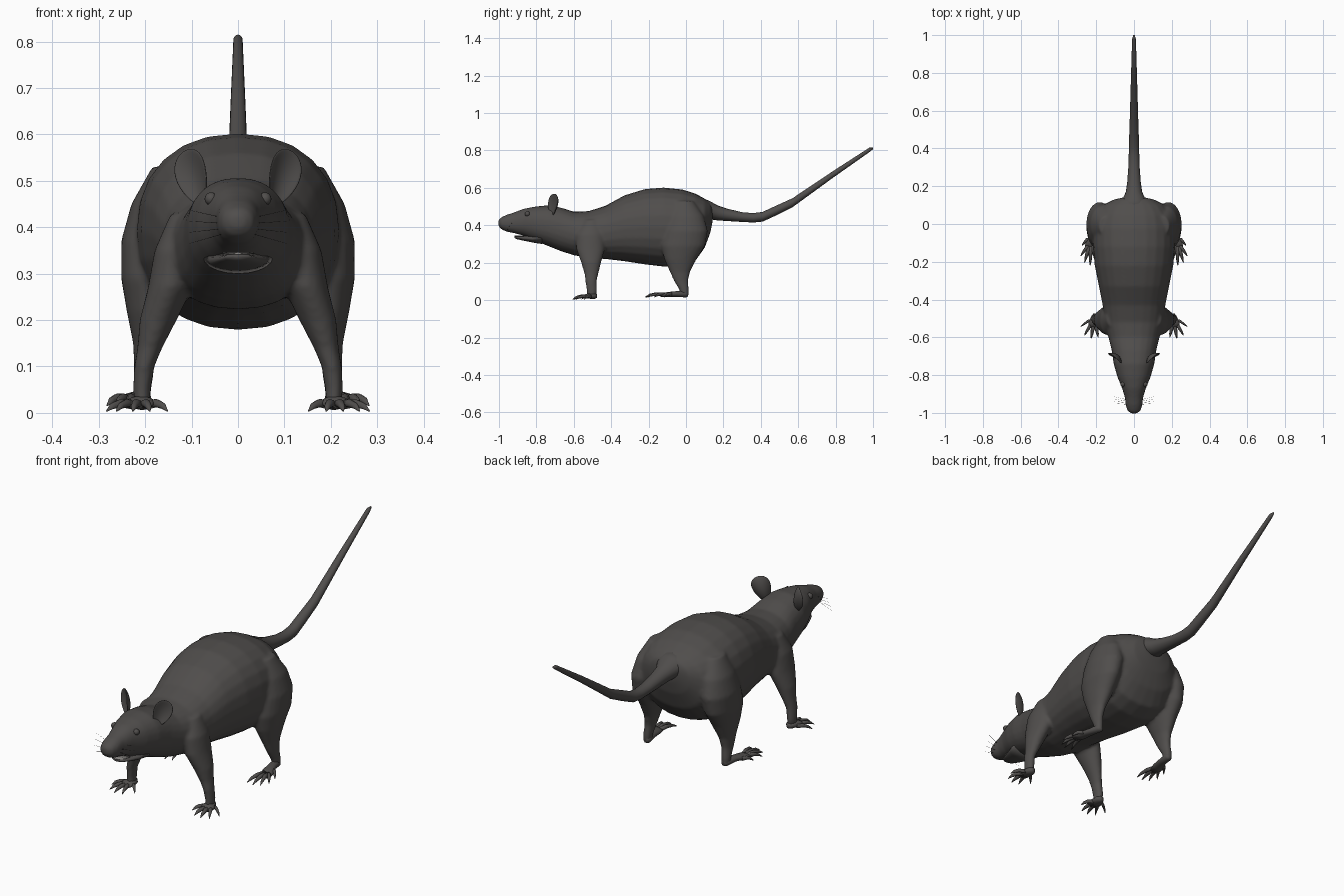
import bpy, bmesh, math
from mathutils import Vector, Matrix


def material(name, rgb):
    m = bpy.data.materials.new(name)
    m.diffuse_color = (*rgb, 1)
    return m


FUR = material("dark grey fur", (0.080, 0.075, 0.072))
MOUTH = material("pale mouth", (0.24, 0.23, 0.22))
AXES = {'x': ((0, 1, 0), (0, 0, 1)), 'y': ((1, 0, 0), (0, 0, 1)), 'z': ((1, 0, 0), (0, 1, 0))}


def loft(bm, sections, axis='y', sides=24, n=2.0):
    """Closed skin through superellipse rings: (x, y, z, half_u, half_v)."""
    u, v = (Vector(a) for a in AXES[axis])
    rings = []
    for x, y, z, ru, rv in sections:
        ring = []
        for i in range(sides):
            a = 2 * math.pi * i / sides
            c, s = math.cos(a), math.sin(a)
            c = math.copysign(abs(c) ** (2 / n), c)
            s = math.copysign(abs(s) ** (2 / n), s)
            ring.append(bm.verts.new(Vector((x, y, z)) + u * ru * c + v * rv * s))
        rings.append(ring)
    for a, b in zip(rings, rings[1:]):
        for i in range(sides):
            j = (i + 1) % sides
            bm.faces.new((a[i], a[j], b[j], b[i]))
    bm.faces.new(rings[0])
    bm.faces.new(rings[-1])


def finish(name, bm, mat=FUR):
    bmesh.ops.recalc_face_normals(bm, faces=bm.faces)
    me = bpy.data.meshes.new(name)
    bm.to_mesh(me)
    bm.free()
    me.materials.append(mat)
    ob = bpy.data.objects.new(name, me)
    bpy.context.collection.objects.link(ob)
    for p in me.polygons:
        p.use_smooth = True
    return ob


def flip(sections, s):
    return [(x * s, *rest) for x, *rest in sections]


# Body and head: y, top, bottom, half width
profile = [(-1.003, .428, .398, .014), (-.99, .442, .380, .034), (-.96, .456, .366, .044),
           (-.92, .469, .358, .048), (-.87, .488, .345, .063), (-.81, .500, .318, .088),
           (-.74, .507, .290, .108), (-.67, .495, .262, .118), (-.60, .473, .240, .135),
           (-.52, .476, .224, .155), (-.43, .505, .220, .166), (-.33, .560, .208, .186),
           (-.22, .594, .191, .208), (-.12, .602, .179, .218), (-.02, .592, .182, .218),
           (.05, .570, .210, .203), (.10, .543, .280, .165), (.13, .520, .360, .105),
           (.142, .50, .42, .05)]
bm = bmesh.new()
loft(bm, [(0, y, (t + b) / 2, w, (t - b) / 2) for y, t, b, w in profile], n=2.25)

# Legs, merged into the body
hind = [(.15, -.01, .53, .035, .05), (.168, 0, .45, .062, .095), (.181, 0, .37, .071, .117),
        (.190, -.015, .29, .062, .117), (.190, -.030, .22, .050, .087),
        (.197, -.032, .15, .029, .054), (.202, -.026, .10, .022, .037),
        (.206, -.010, .055, .020, .026), (.207, -.006, .018, .017, .021)]
fore = [(.10, -.50, .43, .045, .05), (.128, -.51, .35, .052, .08), (.146, -.51, .27, .048, .076),
        (.172, -.507, .20, .040, .053), (.190, -.506, .14, .027, .037),
        (.202, -.508, .10, .022, .030), (.207, -.503, .05, .019, .028),
        (.206, -.506, .012, .017, .024)]
for s in (1, -1):
    loft(bm, flip(hind, s), 'z')
    loft(bm, flip(fore, s), 'z')
body = finish("body_head_and_legs", bm)
rm = body.modifiers.new("merge", 'REMESH')
rm.mode, rm.voxel_size, rm.use_smooth_shade = 'VOXEL', 0.008, True
sm = body.modifiers.new("soften", 'SMOOTH')
sm.factor, sm.iterations = 0.5, 5

# Tail
bm = bmesh.new()
loft(bm, [(0, .07, .50, .09, .055), (0, .13, .480, .062, .048), (0, .17, .466, .043, .040),
          (0, .22, .456, .036, .033), (0, .30, .444, .030, .026), (0, .36, .440, .028, .025),
          (0, .41, .446, .027, .026), (0, .48, .478, .025, .026), (0, .57, .521, .022, .024),
          (0, .78, .668, .016, .018), (0, .98, .803, .010, .012), (0, 1.0, .811, .004, .004)],
     sides=16)
finish("tail", bm)

# Feet: sole plus splayed toes with pointed claws
hind_sole = [(.205, .012, .032, .010, .012), (.206, 0, .032, .019, .018),
             (.214, -.05, .033, .020, .015), (.228, -.10, .030, .029, .013),
             (.236, -.135, .026, .026, .009)]
fore_sole = [(.206, -.475, .022, .010, .010), (.206, -.49, .022, .021, .016),
             (.210, -.525, .022, .032, .014), (.213, -.55, .018, .027, .008)]
hind_toes = [(.275, -.115, -.075), (.282, -.170, -.115), (.262, -.205, -.12),
             (.232, -.220, -.12), (.198, -.213, -.115)]
fore_toes = [(.283, -.545, -.505), (.262, -.590, -.525), (.227, -.607, -.53),
             (.190, -.600, -.53), (.152, -.560, -.515)]
for s, side in ((1, "left"), (-1, "right")):
    for kind, sole, toes, cx, tip_z in (("hind", hind_sole, hind_toes, .228, .016),
                                        ("front", fore_sole, fore_toes, .209, .004)):
        bm = bmesh.new()
        loft(bm, flip(sole, s), sides=16)
        for tx, ty, ry in toes:
            rx = cx + (tx - cx) * .3
            z0 = tip_z + .014
            path = [(rx, ry, z0, .011, .010),
                    (rx + (tx - rx) * .4, ry + (ty - ry) * .4, z0 + .003, .010, .009),
                    (rx + (tx - rx) * .75, ry + (ty - ry) * .75, z0 - .003, .007, .007),
                    (tx, ty, tip_z, .0015, .0015)]
            loft(bm, flip(path, s), sides=8)
        finish(f"{kind}_foot_{side}", bm)

    # Ear: flattened cup, narrow at the base, turned outward
    bm = bmesh.new()
    bmesh.ops.create_uvsphere(bm, u_segments=24, v_segments=16, radius=1)
    for v in bm.verts:
        x, y, z = v.co
        cup = .020 * (1 - x * x - z * z * .6)
        v.co = (x * .040 * (1 + .28 * z), y * .007 + cup, z * .062)
    turn = Matrix.Rotation(math.radians(36), 4, 'Z') @ Matrix.Rotation(math.radians(19), 4, 'Y')
    bm.transform(Matrix.Diagonal((s, 1, 1, 1)) @ Matrix.Translation((.100, -.715, .508)) @ turn)
    finish(f"ear_{side}", bm)

    # Eye
    bm = bmesh.new()
    bmesh.ops.create_uvsphere(bm, u_segments=16, v_segments=10, radius=.014,
                              matrix=Matrix.Translation((s * .058, -.848, .461)))
    finish(f"eye_{side}", bm)

    # Whiskers
    bm = bmesh.new()
    for i in range(4):
        z = .385 + .012 * i
        loft(bm, flip([(.035, -.955 + .008 * i, z, .0007, .0007),
                       (.105, -.95 + .012 * i, z - .02 + .012 * i, .0003, .0003)], s),
             'x', sides=4)
    finish(f"whiskers_{side}", bm)

# Lower jaw with a pale mouth lining on top
bm = bmesh.new()
loft(bm, [(0, -.917, .337, .014, .005), (0, -.905, .335, .030, .009), (0, -.87, .331, .044, .013),
          (0, -.82, .328, .062, .020), (0, -.77, .335, .075, .035)], sides=20)
finish("lower_jaw", bm)
bm = bmesh.new()
loft(bm, [(0, -.918, .343, .012, .002), (0, -.903, .343, .029, .003),
          (0, -.865, .343, .040, .004)], sides=16)
finish("mouth_lining", bm, MOUTH)
